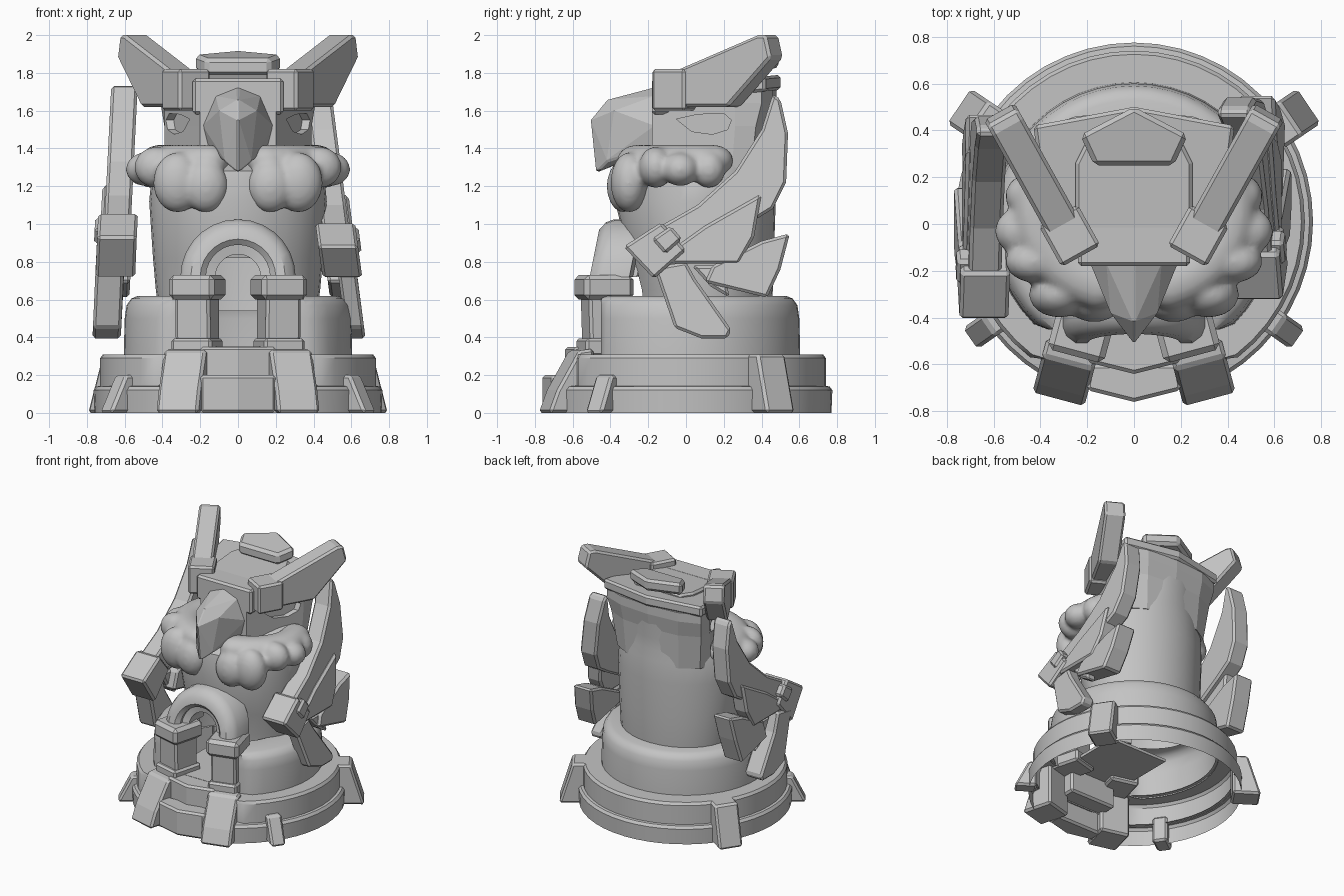
import bpy, bmesh, math
from mathutils import Vector, Matrix

if "Cube" in bpy.data.objects:
    bpy.data.objects.remove(bpy.data.objects["Cube"])

stone = bpy.data.materials.new("grey_stone")
stone.diffuse_color = (0.55, 0.55, 0.55, 1)
stone.use_nodes = True
stone.node_tree.nodes["Principled BSDF"].inputs["Base Color"].default_value = stone.diffuse_color


def finish(name, bm, bevel=0.0, smooth=False):
    bmesh.ops.recalc_face_normals(bm, faces=bm.faces[:])
    me = bpy.data.meshes.new(name)
    bm.to_mesh(me)
    bm.free()
    ob = bpy.data.objects.new(name, me)
    bpy.context.collection.objects.link(ob)
    me.materials.append(stone)
    if smooth:
        bpy.ops.object.select_all(action='DESELECT')
        ob.select_set(True)
        bpy.context.view_layer.objects.active = ob
        bpy.ops.object.shade_smooth_by_angle(angle=math.radians(35))
    if bevel:
        m = ob.modifiers.new("bevel", 'BEVEL')
        m.width, m.segments, m.limit_method = bevel, 1, 'ANGLE'
        m.angle_limit = math.radians(35)
    return ob


def loft(name, rings, bevel=0.0, smooth=False, cap=(True, True), hole=None):
    """Skin a list of closed rings of 3D points; faces whose centre meets the hole rule are left out."""
    bm = bmesh.new()
    vs = [[bm.verts.new(p) for p in r] for r in rings]
    n = len(vs[0])
    for a, b in zip(vs, vs[1:]):
        for i in range(n):
            j = (i + 1) % n
            bm.faces.new((a[i], a[j], b[j], b[i]))
    if cap[0]:
        bm.faces.new(vs[0])
    if cap[1]:
        bm.faces.new(vs[-1])
    if hole:
        bmesh.ops.recalc_face_normals(bm, faces=bm.faces[:])
        gone = [f for f in bm.faces if hole(f.calc_center_median())]
        bmesh.ops.delete(bm, geom=gone, context='FACES')
    return finish(name, bm, bevel, smooth)


def slab(name, pts, z0, z1, tilt=0.0, bevel=0.015):
    """Plan outline raised from z0 to z1, tilted upward toward the back."""
    return loft(name, [[(x, y, z + tilt * y) for x, y in pts] for z in (z0, z1)], bevel)


def radial(name, origin, ang, prof, width, bevel=0.015):
    """Vertical (distance, z) profile pointing along an angle, with a width."""
    d = Vector((math.cos(ang), math.sin(ang), 0))
    n = Vector((-d.y, d.x, 0)) * width / 2
    o = Vector((origin[0], origin[1], 0))
    return loft(name, [[o + d * s + k * n + Vector((0, 0, z)) for s, z in prof]
                       for k in (-1, 1)], bevel)


def block(s0, s1, z0, z1):
    return [(s0, z0), (s1, z0), (s1, z1), (s0, z1)]


def circle(r, z, cy=0.0, ry=None, n=48, front=-9):
    ry = ry or r
    return [(r * math.cos(2 * math.pi * i / n),
             max(cy + ry * math.sin(2 * math.pi * i / n), front), z) for i in range(n)]


def both(pts):
    """Mirror a half outline (front to back) into a full one."""
    return pts + [(-x, y) for x, y in reversed(pts) if x]


# round plinth, open underneath, cut flat at the stairs
loft("plinth_lower_ring", [circle(r, z, 0.01, front=-0.70) for r, z in
     ((0.76, 0.0), (0.765, 0.12), (0.75, 0.14), (0.71, 0.145))], 0, True, (False, False))
loft("plinth_upper_ring", [circle(r, z, 0.01, front=-0.58) for r, z in
     ((0.73, 0.14), (0.73, 0.29), (0.715, 0.31), (0.58, 0.31))], 0, True, (False, False))
# hollow drum with flattened front, open at the doorway
loft("drum", [circle(r, z, front=-0.45) for r, z in
     ((0.605, 0.30), (0.60, 0.50), (0.59, 0.57), (0.565, 0.605), (0.53, 0.62), (0.36, 0.62))],
     0, True, (False, False), lambda c: abs(c.x) < 0.2 and c.y < 0)
# front steps and doorway floor
slab("lower_step", [(-0.2, -0.6), (-0.2, -0.71), (0, -0.76), (0.2, -0.71), (0.2, -0.6)], 0, 0.2)
slab("upper_step", [(-0.2, -0.45), (-0.2, -0.59), (0, -0.64), (0.2, -0.59), (0.2, -0.45)], 0.15, 0.35)
slab("doorway_floor", [(-0.25, -0.5), (0.25, -0.5), (0.25, 0.05), (-0.25, 0.05)], 0.33, 0.352, 0, 0)

# hollow body, swelling toward the chest and running up inside the head
loft("body", [circle(rx, z, cy, ry, 32) for z, cy, rx, ry in
     ((0.54, 0.10, 0.42, 0.35), (0.65, 0.10, 0.435, 0.36), (0.82, 0.08, 0.45, 0.385),
      (1.12, 0.05, 0.47, 0.425), (1.28, 0.06, 0.455, 0.41), (1.36, 0.14, 0.39, 0.32),
      (1.45, 0.25, 0.31, 0.21), (1.62, 0.27, 0.31, 0.2))], 0, True, (False, True),
     lambda c: abs(c.x) < 0.15 and c.y < 0 and c.z < 0.82)

# faceted head with recessed eyes
head_pts = both([(0.2, -0.18), (0.39, 0.26), (0.41, 0.40), (0.25, 0.46), (0, 0.48)])
mid_pts = both([(0.2, -0.18), (0.39, 0.26), (0.39, 0.37), (0.24, 0.44), (0, 0.46)])
low_pts = both([(0.2, -0.18), (0.385, 0.24), (0.36, 0.34), (0.23, 0.42), (0, 0.455)])
head = loft("head", [[(x, y, z) for x, y in p] for p, z in
                     ((low_pts, 1.25), (mid_pts, 1.52), (head_pts, 1.64), (head_pts, 1.71))])
eye = [(-0.05, 1.555), (0.06, 1.58), (0.20, 1.585), (0.24, 1.55), (0.22, 1.50), (0.14, 1.475), (0.03, 1.49)]
for s in (1, -1):
    cut = loft("eye_cutter", [[(s * (0.2 + (y + 0.18) * 0.43 + k), y, z) for y, z in eye]
                              for k in (-0.04, 0.1)])
    cut.hide_render = True
    cut.hide_set(True)
    m = head.modifiers.new("eye", 'BOOLEAN')
    m.object, m.operation, m.solver = cut, 'DIFFERENCE', 'EXACT'

# crown pieces
slab("head_rim", both([(0.24, -0.08), (0.40, 0.2), (0.43, 0.42), (0, 0.50)]), 1.66, 1.74, 0.1)
slab("crown_block", both([(0.25, -0.06), (0.25, 0.26), (0.2, 0.36)]), 1.70, 1.77, 0.08)
slab("crown_plate", both([(0.17, 0.25), (0.23, 0.38), (0, 0.50)]), 1.74, 1.83, 0.18, 0.02)
slab("brow", both([(0.24, -0.18), (0.24, 0.0)]), 1.58, 1.77)

# beak
bm = bmesh.new()
for x, y, z in ((0, -0.48, 1.27), (0, -0.51, 1.55), (0, -0.42, 1.66), (0, -0.15, 1.73),
                (0.12, -0.16, 1.68), (0.19, -0.16, 1.52), (0.17, -0.14, 1.42),
                (0.07, -0.42, 1.33), (0.10, -0.38, 1.60), (0, -0.1, 1.42)):
    for s in ((1, -1) if x else (1,)):
        bm.verts.new((s * x, y, z))
bmesh.ops.convex_hull(bm, input=bm.verts[:])
finish("beak", bm, 0.008)

# feather collar: smooth upper roll with rounded lobes hanging from it
lobes = [(0.17, -0.33, 1.20, 0.12, 0.09, 0.14), (0.32, -0.30, 1.22, 0.13, 0.10, 0.16),
         (0.43, -0.16, 1.30, 0.12, 0.09, 0.11), (0.49, -0.03, 1.29, 0.105, 0.10, 0.09),
         (0.46, 0.12, 1.29, 0.09, 0.09, 0.10)]
for i in range(15):
    a = math.radians(-68 + i * 6)
    lobes.append((0.41 * math.cos(a), 0.05 + 0.33 * math.sin(a), 1.335, 0.11, 0.11, 0.085))
bm = bmesh.new()
for x, y, z, rx, ry, rz in lobes:
    for s in (1, -1):
        bmesh.ops.create_uvsphere(bm, u_segments=20, v_segments=12, radius=1,
                                  matrix=Matrix.Translation((s * x, y, z)) @ Matrix.Diagonal((rx, ry, rz, 1)))
collar = finish("feather_collar", bm)
m = collar.modifiers.new("merge", 'REMESH')
m.mode, m.voxel_size, m.use_smooth_shade = 'VOXEL', 0.016, True
m = collar.modifiers.new("soften", 'SMOOTH')
m.iterations, m.factor = 6, 0.5


# doorway arch, leaning slightly back
def arch(name, prof):
    loft(name, [[(r * math.cos(a), y + 0.2 * r * math.sin(a), 0.72 + r * math.sin(a)) for r, y in prof]
                for a in [math.pi * i / 14 for i in range(15)]], 0, True)


arch("door_arch", [(0.17, -0.28), (0.17, -0.48), (0.20, -0.51), (0.25, -0.51), (0.29, -0.48),
                   (0.305, -0.44), (0.305, -0.30)])
arch("inner_arch", [(0.12, -0.26), (0.12, -0.44), (0.18, -0.46), (0.18, -0.26)])

for s in (1, -1):
    # door pillars and feet
    a = math.radians(-90 + s * 15)
    o = (s * 0.215, -0.43)
    radial("pillar", o, a, [(-0.1, 0.3), (0.1, 0.3), (0.11, 0.62), (-0.1, 0.62)], 0.19)
    radial("pillar_capital", o, a, block(-0.13, 0.14, 0.6, 0.73), 0.25, 0.025)
    radial("pillar_base", o, a, block(-0.12, 0.13, 0.3, 0.395), 0.22)
    radial("pillar_foot", (s * 0.235, -0.42), a,
           [(0.1, 0), (0.345, 0), (0.30, 0.12), (0.18, 0.33), (0.1, 0.34)], 0.23)
    # plinth buttresses
    for name, deg, w, prof in (
            ("front_buttress", -35, 0.11, [(0.7, 0), (0.86, 0), (0.76, 0.2), (0.7, 0.2)]),
            ("rear_buttress", 34, 0.18, [(0.7, 0), (0.905, 0), (0.81, 0.31), (0.7, 0.31)])):
        radial(name, (0, 0), math.radians(deg if s > 0 else 180 - deg), prof, w)
    # brow corner boxes and ear horns
    a = math.atan2(0.873, s * 0.487)
    radial("horn_socket", (s * 0.275, -0.05), a, block(-0.1, 0.1, 1.6, 1.82), 0.19)
    radial("ear_horn", (s * 0.28, -0.05), a,
           [(0.0, 1.62), (0.35, 1.62), (0.61, 1.88), (0.58, 2.0), (0.53, 2.0), (0.0, 1.8)], 0.15)

# wings: side outlines (y, z) with offset from the wing plane and thickness
wing_parts = (
    ("wing_blade", 0.0, 0.14, [(-0.25, 0.80), (0.0, 0.82), (0.33, 1.0), (0.46, 1.08), (0.53, 1.22),
                               (0.54, 1.48), (0.50, 1.66), (0.46, 1.69), (0.40, 1.50), (0.26, 1.28),
                               (0.06, 1.10), (-0.24, 0.93)]),
    ("wing_elbow", 0.0, 0.21, [(-0.33, 0.88), (-0.17, 0.70), (0.0, 0.86), (-0.13, 1.01)]),
    ("elbow_boss", 0.08, 0.08, [(-0.18, 0.92), (-0.11, 0.84), (-0.02, 0.92), (-0.08, 0.99)]),
    ("middle_feather", 0.03, 0.12, [(-0.18, 0.79), (0.28, 0.79), (0.36, 0.93), (0.40, 1.16), (0.10, 0.99)]),
    ("lower_feather", 0.03, 0.10, [(-0.17, 0.77), (-0.06, 0.44), (0.08, 0.385), (0.22, 0.385),
                                   (0.24, 0.43), (0.05, 0.70), (0.0, 0.80)]),
    ("small_feather", 0.02, 0.08, [(0.03, 0.78), (0.13, 0.66), (0.23, 0.60), (0.20, 0.78)]),
    ("rear_feather", 0.0, 0.16, [(0.10, 0.68), (0.43, 0.60), (0.50, 0.76), (0.55, 0.95),
                                 (0.40, 0.91), (0.14, 0.78)]),
)
# right wing lies close to the body, left wing stands further out
for side, s, x0, lean, dy, dz in (("right", 1, 0.515, 0.13, 0.0, 0.0), ("left", -1, 0.635, 0.05, -0.08, 0.05)):
    for name, off, t, prof in wing_parts:
        if side == "left" and name == "lower_feather":
            t = 0.15
        loft(f"{side}_{name}", [[(s * (x0 + off + k * t / 2 - lean * (z - 1.0)), y + dy,
                                  z + (dz if z > 0.7 else 0.01)) for y, z in prof] for k in (-1, 1)], 0.015)
